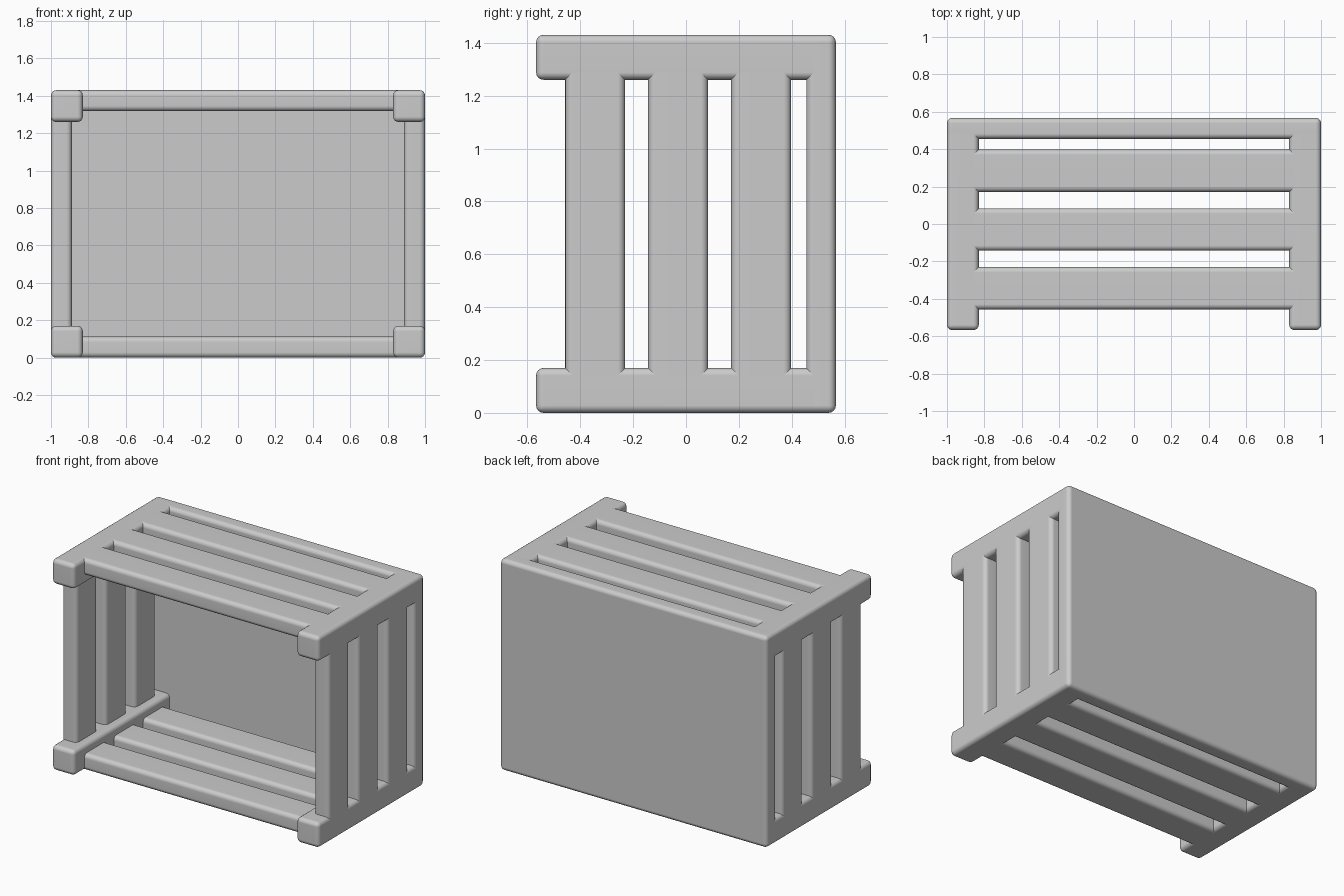
import bpy, bmesh, math

if "Cube" in bpy.data.objects:
    bpy.data.objects.remove(bpy.data.objects["Cube"])

B = 0.028                    # edge rounding radius
X, Y, H = 1.0, 0.567, 1.43   # half width, half depth, height
BEAM, T = 0.17, 0.112        # beam thickness, slat / panel thickness

grey = bpy.data.materials.new("plain grey")
grey.diffuse_color = (0.6, 0.6, 0.6, 1)
grey.use_nodes = True
grey.node_tree.nodes["Principled BSDF"].inputs["Base Color"].default_value = grey.diffuse_color


def rounded_box(name, lo, hi, skip=lambda a, b: False):
    """Box from lo to hi with rounded edges; edges where skip(a, b) stay sharp."""
    bm = bmesh.new()
    bmesh.ops.create_cube(bm, size=1)
    for v in bm.verts:
        v.co = [lo[i] if v.co[i] < 0 else hi[i] for i in range(3)]
    edges = [e for e in bm.edges if not skip(e.verts[0].co, e.verts[1].co)]
    bmesh.ops.bevel(bm, geom=edges, offset=B, segments=4, profile=0.5,
                    affect='EDGES', clamp_overlap=True)
    bmesh.ops.recalc_face_normals(bm, faces=bm.faces)
    mesh = bpy.data.meshes.new(name)
    bm.to_mesh(mesh)
    bm.free()
    mesh.materials.append(grey)
    ob = bpy.data.objects.new(name, mesh)
    bpy.context.collection.objects.link(ob)
    bpy.context.view_layer.objects.active = ob
    for o in bpy.context.selected_objects:
        o.select_set(False)
    ob.select_set(True)
    bpy.ops.object.shade_smooth_by_angle(angle=math.radians(40))
    mod = ob.modifiers.new("flat faces", 'WEIGHTED_NORMAL')
    mod.keep_sharp = True
    return ob


def along(axis):
    """Skip rule: only edges running along the axis are rounded."""
    return lambda a, b: abs(a[axis] - b[axis]) < 1e-5


# solid back panel
rounded_box("back_panel", (-X, Y - T, 0), (X, Y, H))

# four corner beams, their back ends let into the panel
y_end = Y - T + B
for sx, side in ((-1, "left"), (1, "right")):
    x0, x1 = sorted((sx * X, sx * (X - BEAM)))
    for z0, level in ((0, "bottom"), (H - BEAM, "top")):
        rounded_box(f"{level}_{side}_beam", (x0, -Y, z0), (x1, y_end, z0 + BEAM),
                    lambda a, b: abs(a.y - y_end) < 1e-5 and abs(b.y - y_end) < 1e-5)

# slats on the four open sides, their ends let into the beams
e = BEAM - B
for n, (y0, y1) in enumerate(((-0.457, -0.23), (-0.143, 0.084), (0.171, 0.398)), 1):
    for z0, level in ((0, "bottom"), (H - T, "top")):
        rounded_box(f"{level}_slat_{n}", (-X + e, y0, z0), (X - e, y1, z0 + T), along(0))
    for x0, side in ((-X, "left"), (X - T, "right")):
        rounded_box(f"{side}_slat_{n}", (x0, y0, e), (x0 + T, y1, H - e), along(2))
